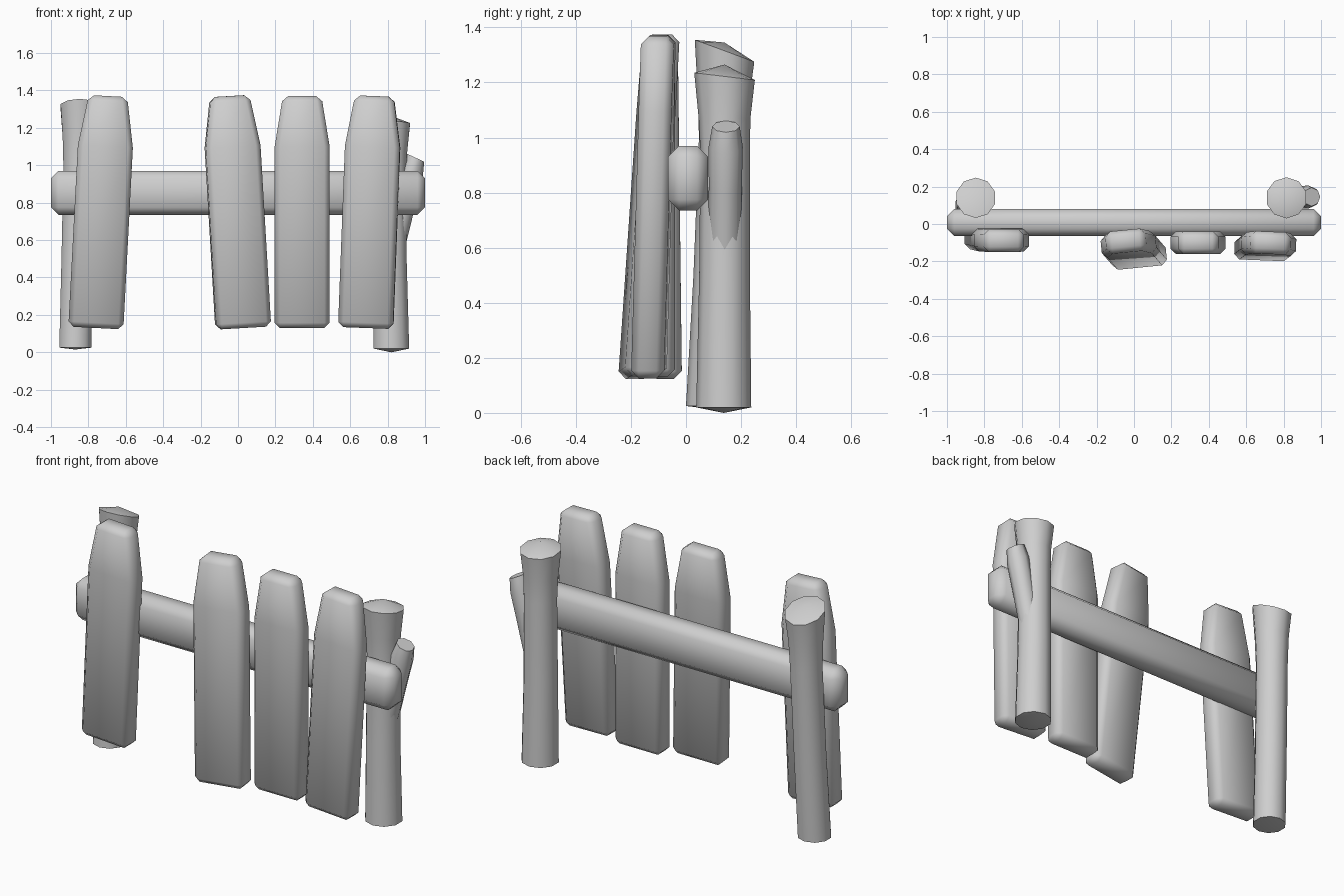
import bpy, bmesh, math
from mathutils import Vector

cube = bpy.data.objects.get("Cube")
if cube:
    bpy.data.objects.remove(cube, do_unlink=True)

GREY = (0.62, 0.62, 0.62, 1)
grey = bpy.data.materials.new("plain_grey")
grey.use_nodes = True
grey.diffuse_color = GREY
grey.node_tree.nodes["Principled BSDF"].inputs["Base Color"].default_value = GREY


def loft(name, rings, tips=None, bevel=0, angle=50):
    """Skin a list of rings; tips are optional fan centres for the two ends."""
    bm = bmesh.new()
    loops = [[bm.verts.new(p) for p in ring] for ring in rings]
    n = len(loops[0])
    for a, b in zip(loops, loops[1:]):
        for i in range(n):
            j = (i + 1) % n
            bm.faces.new((a[i], a[j], b[j], b[i]))
    for k, ring in enumerate((loops[0], loops[-1])):
        if tips:
            tip = bm.verts.new(tips[k])
            for i in range(n):
                bm.faces.new((ring[i], ring[(i + 1) % n], tip))
        else:
            bm.faces.new(ring)
    bmesh.ops.recalc_face_normals(bm, faces=bm.faces)
    mesh = bpy.data.meshes.new(name)
    bm.to_mesh(mesh)
    bm.free()
    mesh.materials.append(grey)
    obj = bpy.data.objects.new(name, mesh)
    bpy.context.collection.objects.link(obj)
    bpy.ops.object.select_all(action='DESELECT')
    obj.select_set(True)
    bpy.context.view_layer.objects.active = obj
    if bevel:
        mod = obj.modifiers.new("soft_edges", 'BEVEL')
        mod.width, mod.segments = bevel, 1
        mod.limit_method, mod.angle_limit = 'ANGLE', math.radians(40)
        bpy.ops.object.modifier_apply(modifier=mod.name)
    bpy.ops.object.shade_smooth_by_angle(angle=math.radians(angle))
    return obj


def plank(name, bottom, top, yaw=0):
    """Pointed board leaning from the bottom centre to the top centre (x, y)."""
    low, high = 0.13, 1.37
    lean = (top[0] - bottom[0]) / (high - low)
    rings = []
    for z, half in ((low, 0.147), (1.1, 0.147), (high, 0.103)):
        t = (z - low) / (high - low)
        c = Vector(bottom).lerp(Vector(top), t)
        ring = []
        for sx, sy in ((-1, -1), (1, -1), (1, 1), (-1, 1)):
            u, v = sx * half, sy * 0.06
            ring.append((c.x + u * math.cos(yaw) - v * math.sin(yaw),
                         c.y + u * math.sin(yaw) + v * math.cos(yaw),
                         z - u * lean))
        rings.append(ring)
    loft(name, rings, bevel=0.028)


def post(name, sections, slope, tips, sides=10):
    """Round post; slope tilts the last ring towards the back."""
    rings = []
    for k, (z, cx, cy, r) in enumerate(sections):
        tilt = slope if k == len(sections) - 1 else 0
        angles = [math.tau * (i + 0.5) / sides for i in range(sides)]
        rings.append([(cx + r * math.cos(a), cy + r * math.sin(a),
                       z + tilt * r * math.sin(a)) for a in angles])
    loft(name, rings, tips)


# Rail with chamfered ends
loft("rail", [[(x, y, z) for y, z in ((-0.065, 0.735), (0.08, 0.735),
                                      (0.08, 0.97), (-0.065, 0.97))]
              for x in (-1, 1)], bevel=0.04)

# Boards
plank("right_plank", (-0.76, -0.075), (-0.695, -0.09))
plank("middle_right_plank", (0.028, -0.175), (-0.045, -0.09), yaw=0.1)
plank("middle_left_plank", (0.343, -0.1), (0.343, -0.1))
plank("left_plank", (0.683, -0.135), (0.73, -0.1), yaw=-0.04)

# Posts, flared towards the top
post("right_post", [(0.025, -0.87, 0.09, 0.09), (0.5, -0.86, 0.115, 0.088),
                    (1.0, -0.85, 0.135, 0.088), (1.15, -0.848, 0.137, 0.094),
                    (1.315, -0.846, 0.14, 0.108)],
     -0.37, ((-0.87, 0.09, 0.015), (-0.846, 0.14, 1.345)))
post("left_post", [(0.02, 0.82, 0.137, 0.1), (0.5, 0.814, 0.14, 0.092),
                   (0.95, 0.815, 0.142, 0.09), (1.07, 0.815, 0.14, 0.094),
                   (1.222, 0.815, 0.14, 0.11)],
     -0.12, ((0.82, 0.137, 0), (0.815, 0.14, 1.265)))

# Cut branch growing out of the left post
start, end = Vector((0.83, 0.14, 0.55)), Vector((0.95, 0.145, 1.04))
out = Vector((0.91, 0, -0.42))
side = Vector((0, 1, 0))
rings = []
for t, r in ((0, 0.06), (0.55, 0.06), (0.85, 0.062), (1, 0.05)):
    c = start.lerp(end, t)
    rings.append([c + out * r * math.cos(a) + side * r * math.sin(a)
                  for a in (math.tau * i / 8 for i in range(8))])
loft("branch_stub", rings)
